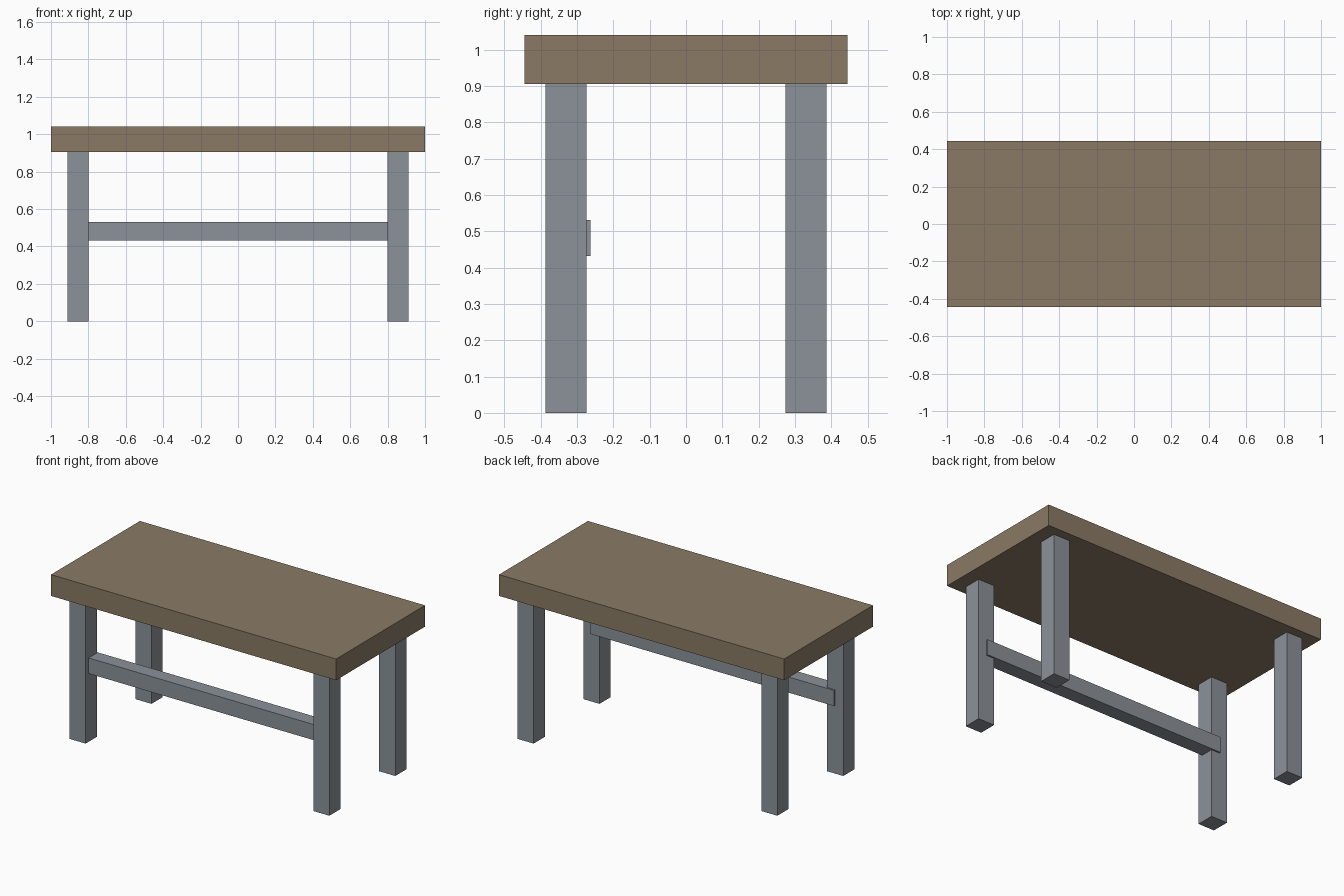
import bpy

if "Cube" in bpy.data.objects:
    bpy.data.objects.remove(bpy.data.objects["Cube"])


def material(name, rgb):
    m = bpy.data.materials.new(name)
    m.diffuse_color = (*rgb, 1.0)
    m.use_nodes = True
    m.node_tree.nodes["Principled BSDF"].inputs["Base Color"].default_value = m.diffuse_color
    return m


def box(name, lo, hi, mat):
    size = [b - a for a, b in zip(lo, hi)]
    centre = [(a + b) / 2 for a, b in zip(lo, hi)]
    bpy.ops.mesh.primitive_cube_add(size=1, location=centre)
    ob = bpy.context.object
    ob.name = name
    ob.scale = size
    bpy.ops.object.transform_apply(location=False, rotation=False, scale=True)
    ob.data.materials.append(mat)
    return ob


brown = material("brown wood", (0.254, 0.195, 0.130))
grey = material("grey paint", (0.258, 0.287, 0.319))

TOP_Z, UNDER_Z = 1.04, 0.905

# Thick table top
box("table_top", (-1, -0.445, UNDER_Z), (1, 0.445, TOP_Z), brown)

# Four square legs
LEG = 0.113
for side_x, sx in (("left", -1), ("right", 1)):
    for side_y, sy in (("front", -1), ("back", 1)):
        cx, cy = sx * 0.855, sy * 0.33
        box(f"{side_y}_{side_x}_leg",
            (cx - LEG / 2, cy - LEG / 2, 0),
            (cx + LEG / 2, cy + LEG / 2, UNDER_Z), grey)

# Stretcher between the front legs, standing slightly proud of their inner faces
box("front_stretcher", (-0.855, -0.355, 0.432), (0.855, -0.263, 0.531), grey)
